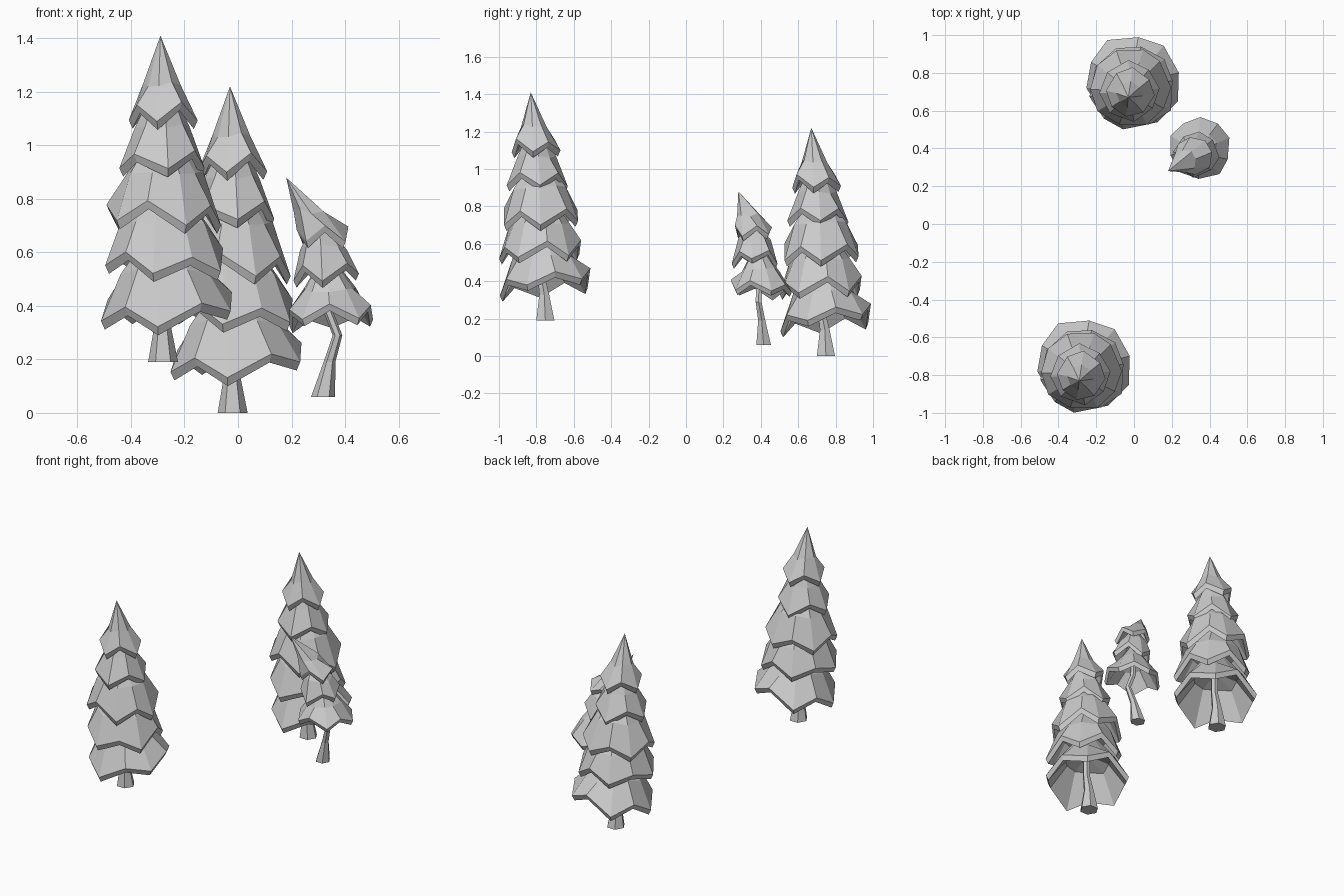
import bpy, bmesh, math, random
from mathutils import Vector

if "Cube" in bpy.data.objects:
    bpy.data.objects.remove(bpy.data.objects["Cube"])


def make_object(name, bm, location):
    bmesh.ops.recalc_face_normals(bm, faces=bm.faces)
    mesh = bpy.data.meshes.new(name)
    bm.to_mesh(mesh)
    bm.free()
    obj = bpy.data.objects.new(name, mesh)
    obj.location = location
    bpy.context.collection.objects.link(obj)
    return obj


def bridge(bm, a, b):
    n = len(a)
    for i in range(n):
        bm.faces.new((a[i], a[(i + 1) % n], b[(i + 1) % n], b[i]))


def fan(bm, ring, tip):
    n = len(ring)
    for i in range(n):
        bm.faces.new((ring[i], ring[(i + 1) % n], tip))


# One hollow skirt of foliage: peak, shoulder ring, zigzag rim, thick lip, inside
def skirt(bm, rng, lobes, phase, centre, r, z_low, z_high, peak, sh_r, sh_z, tilt, lip):
    n = lobes * 2
    sh_c = Vector(centre).lerp(Vector(peak[:2]), 0.35)
    shoulder, rim, inner, lining = [], [], [], []
    for i in range(n):
        a = math.radians(phase + 360 * i / n + rng.uniform(-4, 4))
        low = i % 2 == 0
        c, s = math.cos(a), math.sin(a)
        rr = r * (1.0 if low else 0.95) * rng.uniform(0.97, 1.03)
        z = (z_low if low else z_high) + lip + rng.uniform(-0.012, 0.012)
        z += tilt[0] * c + tilt[1] * s
        sr = sh_r * (1.03 if low else 0.96)
        sz = sh_z + rng.uniform(-0.012, 0.012)
        shoulder.append(bm.verts.new((sh_c.x + sr * c, sh_c.y + sr * s, sz)))
        rim.append(bm.verts.new((centre[0] + rr * c, centre[1] + rr * s, z)))
        ri = rr - lip * 0.45
        inner.append(bm.verts.new((centre[0] + ri * c, centre[1] + ri * s, z - lip)))
        sr -= lip * 0.9
        lining.append(bm.verts.new((sh_c.x + sr * c, sh_c.y + sr * s, sz - lip * 0.6)))
    fan(bm, shoulder, bm.verts.new(peak))
    bridge(bm, shoulder, rim)
    bridge(bm, rim, inner)
    bridge(bm, inner, lining)
    fan(bm, lining, bm.verts.new((sh_c.x, sh_c.y, sh_z + lip)))


def foliage(name, tiers, seed, lip, location):
    rng = random.Random(seed)
    bm = bmesh.new()
    for t in tiers:
        skirt(bm, rng, *t, lip)
    return make_object(name, bm, location)


# Bent, tapering trunk through (x, y, z, radius) stations
def trunk(name, path, location, sides=6):
    bm = bmesh.new()
    rings = []
    for x, y, z, r in path:
        rings.append([bm.verts.new((x + r * math.cos(2 * math.pi * i / sides),
                                    y + r * math.sin(2 * math.pi * i / sides), z))
                      for i in range(sides)])
    for a, b in zip(rings, rings[1:]):
        bridge(bm, a, b)
    bm.faces.new(rings[0])
    bm.faces.new(rings[-1])
    return make_object(name, bm, location)


# lobes, phase, rim centre, rim radius, low z, high z, peak, shoulder radius, shoulder z, tilt
tall_tiers = [
    (4, 262, (0.00, -0.05), 0.132, 0.87, 0.93, (-0.01, -0.075, 1.22), 0.068, 1.04, (0, 0)),
    (4, 275, (-0.005, -0.04), 0.162, 0.69, 0.75, (0.0, -0.05, 1.10), 0.10, 0.88, (0, 0)),
    (5, 291, (0.00, -0.025), 0.217, 0.49, 0.56, (0.0, -0.04, 0.92), 0.145, 0.71, (0, 0)),
    (5, 260, (0.01, -0.025), 0.23, 0.32, 0.38, (0.0, -0.02, 0.74), 0.165, 0.52, (0, 0.01)),
    (5, 262, (0.015, 0.008), 0.257, 0.14, 0.205, (0.0, -0.01, 0.56), 0.165, 0.34, (0.025, 0.03)),
]
tall_trunk = [(0, 0.003, 0, 0.056), (-0.002, -0.003, 0.14, 0.03),
              (0.0, -0.02, 0.24, 0.022), (0.0, -0.02, 0.40, 0.022)]

# Two identical tall trees
for side, loc in (("back", (-0.02, 0.745, 0)), ("front", (-0.28, -0.755, 0.19))):
    foliage(side + "_tree_foliage", tall_tiers, 4, 0.032, loc)
    trunk(side + "_tree_trunk", tall_trunk, loc)

# Small crooked tree with its tip leaning forward and left
small_tiers = [
    (4, 235, (0.315, 0.36), 0.105, 0.625, 0.665, (0.18, 0.28, 0.88), 0.062, 0.755, (0.0, 0.0)),
    (4, 265, (0.33, 0.37), 0.124, 0.475, 0.53, (0.30, 0.36, 0.74), 0.085, 0.62, (0.01, 0)),
    (5, 233, (0.35, 0.403), 0.168, 0.32, 0.36, (0.33, 0.38, 0.61), 0.10, 0.46, (0.01, -0.01)),
]
small_trunk = [(0.318, 0.415, 0.06, 0.045), (0.342, 0.405, 0.19, 0.022),
               (0.372, 0.388, 0.29, 0.018), (0.335, 0.39, 0.385, 0.018),
               (0.335, 0.39, 0.45, 0.016)]
foliage("small_tree_foliage", small_tiers, 9, 0.026, (0, 0, 0))
trunk("small_tree_trunk", small_trunk, (0, 0, 0))
